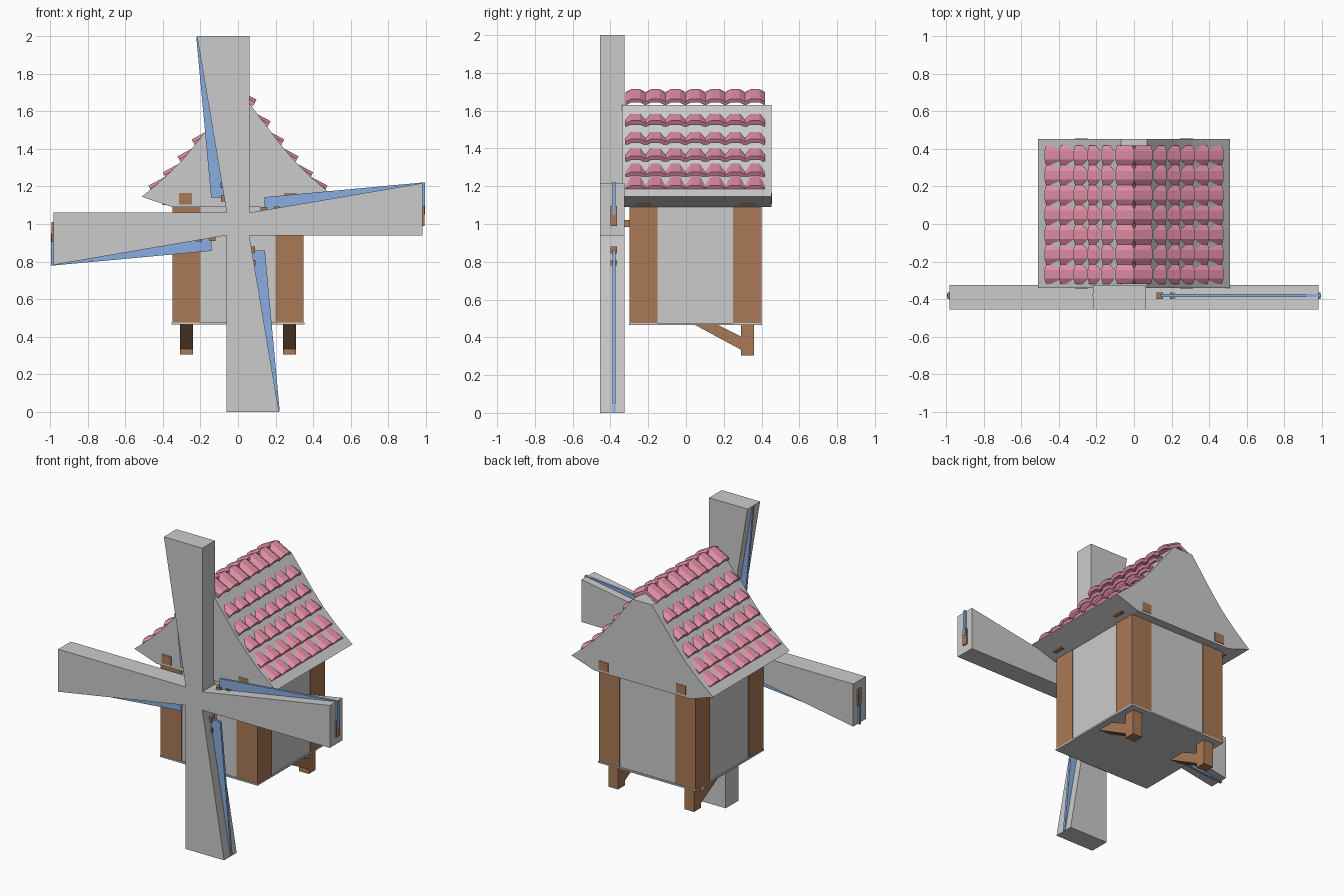
import bpy, bmesh, math
from mathutils import Vector

if "Cube" in bpy.data.objects:
    bpy.data.objects.remove(bpy.data.objects["Cube"])


def material(name, rgb):
    m = bpy.data.materials.new(name)
    m.diffuse_color = (*rgb, 1)
    m.use_nodes = True
    m.node_tree.nodes["Principled BSDF"].inputs["Base Color"].default_value = m.diffuse_color
    return m


WOOD = material("wood", (0.40, 0.19, 0.09))
TILE = material("roof_tile", (0.75, 0.27, 0.38))
CLOTH = material("sail_cloth", (0.25, 0.42, 0.75))


def loft(name, rings, mat=None):
    """Closed solid through equal-length rings of points."""
    bm = bmesh.new()
    vs = [[bm.verts.new(p) for p in r] for r in rings]
    n = len(rings[0])
    for a, b in zip(vs, vs[1:]):
        for i in range(n):
            j = (i + 1) % n
            bm.faces.new((a[i], a[j], b[j], b[i]))
    bm.faces.new(vs[0])
    bm.faces.new(vs[-1][::-1])
    bmesh.ops.recalc_face_normals(bm, faces=bm.faces)
    me = bpy.data.meshes.new(name)
    bm.to_mesh(me)
    bm.free()
    ob = bpy.data.objects.new(name, me)
    bpy.context.collection.objects.link(ob)
    if mat:
        me.materials.append(mat)
    return ob


def prism_y(name, pts, y0, y1, mat=None):
    return loft(name, [[(x, y, z) for x, z in pts] for y in (y0, y1)], mat)


def prism_x(name, pts, x0, x1, mat=None):
    return loft(name, [[(x, y, z) for y, z in pts] for x in (x0, x1)], mat)


def box(name, x0, x1, y0, y1, z0, z1, mat=None):
    return prism_y(name, [(x0, z0), (x1, z0), (x1, z1), (x0, z1)], y0, y1, mat)


# Body: panelled walls, floor and corner posts
box("walls", -0.345, 0.345, -0.295, 0.395, 0.47, 1.10)
box("floor", -0.353, 0.353, -0.303, 0.403, 0.466, 0.476)
for x in (-0.35, 0.20):
    for y in (-0.30, 0.25):
        box("corner_post", x, x + 0.15, y, y + 0.15, 0.475, 1.10, WOOD)

# Rear brackets under the floor
for x in (-0.275, 0.275):
    a, b = x - 0.035, x + 0.035
    box("bracket_post", a, b, 0.29, 0.36, 0.305, 0.47, WOOD)
    prism_x("bracket_brace", [(0.04, 0.47), (0.29, 0.335), (0.29, 0.405), (0.16, 0.47)], a, b, WOOD)

# Roof with gently concave slopes
half = [(0.35, 1.09), (0.512, 1.145), (0.39, 1.248), (0.305, 1.332), (0.23, 1.42), (0.07, 1.63)]
prism_y("roof", half + [(-x, z) for x, z in reversed(half)], -0.34, 0.452)

# Beam ends showing through gables and eaves
for x in (-0.28, 0.28):
    box("gable_beam", x - 0.035, x + 0.035, -0.343, 0.455, 1.105, 1.165, WOOD)
for y in (-0.225, 0.33):
    box("eaves_beam", -0.403, 0.403, y - 0.037, y + 0.037, 1.1, 1.15, WOOD)

# Scalloped tile rows: a tilted cross-section swept along y with faceted arches
W = 0.1055
stations = [(-0.32, 0)]
for i in range(7):
    y = -0.32 + i * W
    stations += [(y + W * 0.28, 1), (y + W * 0.72, 1), (y + W, 0)]

pitch = math.radians(28)
d = Vector((-math.cos(pitch), math.sin(pitch)))
n = Vector((math.sin(pitch), math.cos(pitch)))
THICK, ARCH, LENGTH = 0.022, 0.017, 0.11
rows = [(0.458, 1.17), (0.382, 1.241), (0.304, 1.326), (0.228, 1.416), (0.155, 1.513), (0.08, 1.628)]
for side in (-1, 1):
    for i, p in enumerate(rows):
        p = Vector(p)
        top = p + n * THICK
        sec = [p, top, top + d * LENGTH, p + d * LENGTH]
        rings = [[(side * (q.x + n.x * h * ARCH), y, q.y + n.y * h * ARCH) for q in sec]
                 for y, h in stations]
        loft("ridge_tiles" if i == 5 else "tile_row", rings, TILE)

# Axle and hub
box("axle", -0.02, 0.02, -0.34, -0.28, 0.985, 1.02, WOOD)
box("hub", -0.06, 0.06, -0.455, -0.325, 0.94, 1.06)

# Four blades, each with a cloth sail, a spar and two battens
YC = -0.382
for k in range(4):
    c, s = round(math.cos(k * math.pi / 2)), round(math.sin(k * math.pi / 2))

    def turn(pts):
        return [(u * c + v * s, 1 - u * s + v * c) for u, v in pts]

    def rect(u0, u1, v0, v1):
        return turn([(u0, v0), (u1, v0), (u1, v1), (u0, v1)])

    tip = 1.0 if k % 2 == 0 else 0.983
    prism_y("blade", turn([(-0.06, 0.06), (0.06, 0.06), (0.06, tip), (-0.218, tip)]), -0.455, -0.325)
    prism_y("sail", turn([(-0.05, 0.14), (-0.05, 0.995), (-0.222, 0.995), (-0.143, 0.14)]),
            YC - 0.008, YC + 0.008, CLOTH)
    prism_y("spar", turn([(-0.03, 0.06), (0.03, 0.06), (0.01, 0.992), (-0.095, 0.992)]),
            YC - 0.018, YC + 0.018, WOOD)
    for v, u, t in ((0.12, -0.09, 0.035), (0.192, -0.093, 0.03)):
        prism_y("batten", rect(u, 0, v, v + t), YC - 0.018, YC + 0.018, WOOD)
